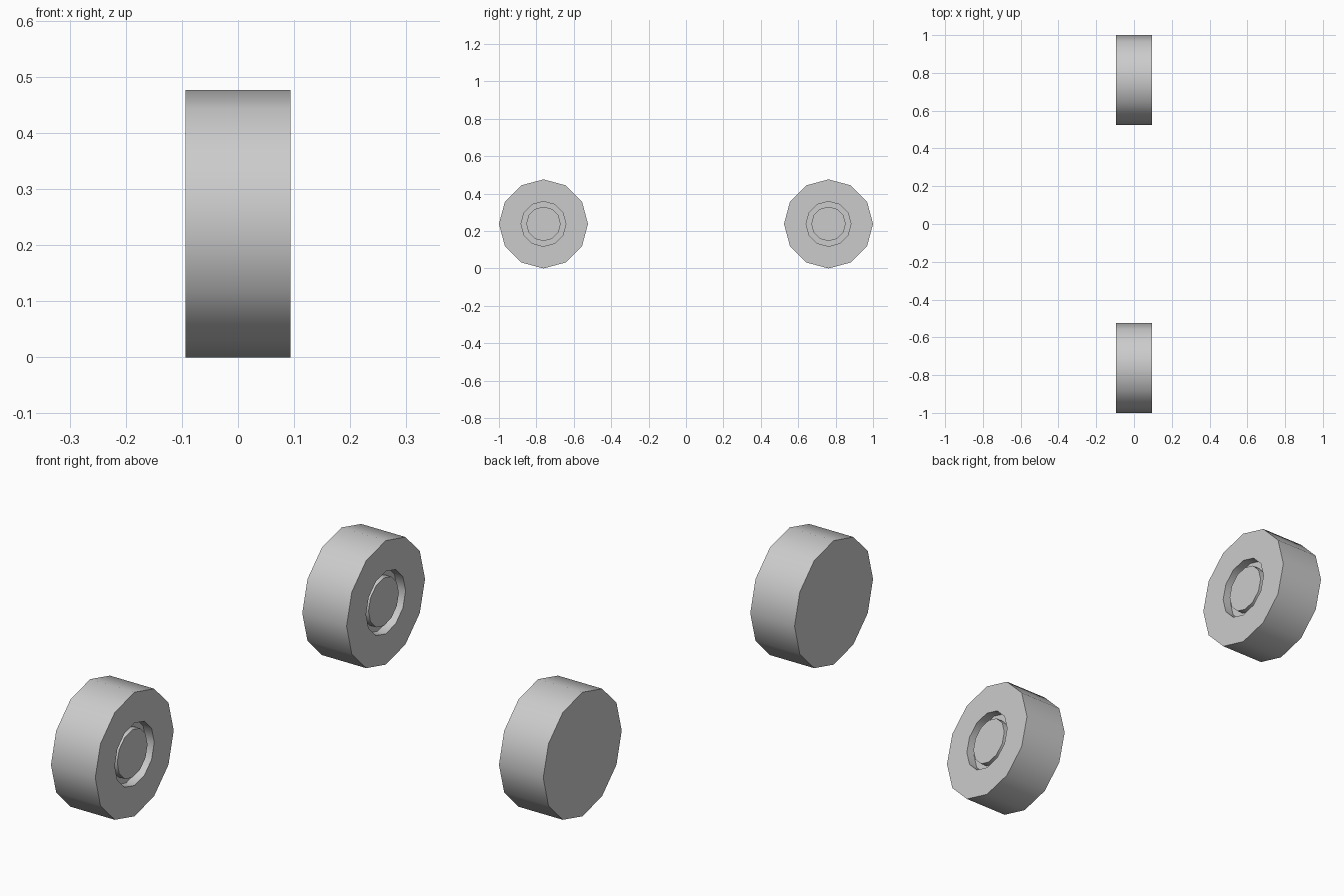
import bpy, bmesh, math

if "Cube" in bpy.data.objects:
    bpy.data.objects.remove(bpy.data.objects["Cube"])

SIDES = 12
R = 0.238
HALF_W = 0.094
AXLE_Y = 0.762

# (x, radius) from the flat inner face, round the tread, into the groove, up to the hub cap
PROFILE = [(-HALF_W, R), (HALF_W, R), (HALF_W, 0.12),
           (0.058, 0.12), (0.058, 0.092), (0.085, 0.092)]


def make_wheel(name, y):
    bm = bmesh.new()
    rings = []
    for x, r in PROFILE:
        rings.append([bm.verts.new((x, r * math.sin(2 * math.pi * i / SIDES),
                                    r * math.cos(2 * math.pi * i / SIDES)))
                      for i in range(SIDES)])
    for a, b in zip(rings, rings[1:]):
        for i in range(SIDES):
            j = (i + 1) % SIDES
            bm.faces.new((a[i], a[j], b[j], b[i]))
    bm.faces.new(rings[0])    # closed inner side
    bm.faces.new(rings[-1])   # hub cap
    bmesh.ops.recalc_face_normals(bm, faces=bm.faces)
    mesh = bpy.data.meshes.new(name)
    bm.to_mesh(mesh)
    bm.free()
    obj = bpy.data.objects.new(name, mesh)
    bpy.context.collection.objects.link(obj)
    obj.location = (0, y, R)
    # smooth tread, sharp rims
    bpy.ops.object.select_all(action='DESELECT')
    obj.select_set(True)
    bpy.context.view_layer.objects.active = obj
    bpy.ops.object.shade_smooth_by_angle(angle=math.radians(40))


make_wheel("front_wheel", -AXLE_Y)
make_wheel("rear_wheel", AXLE_Y)
